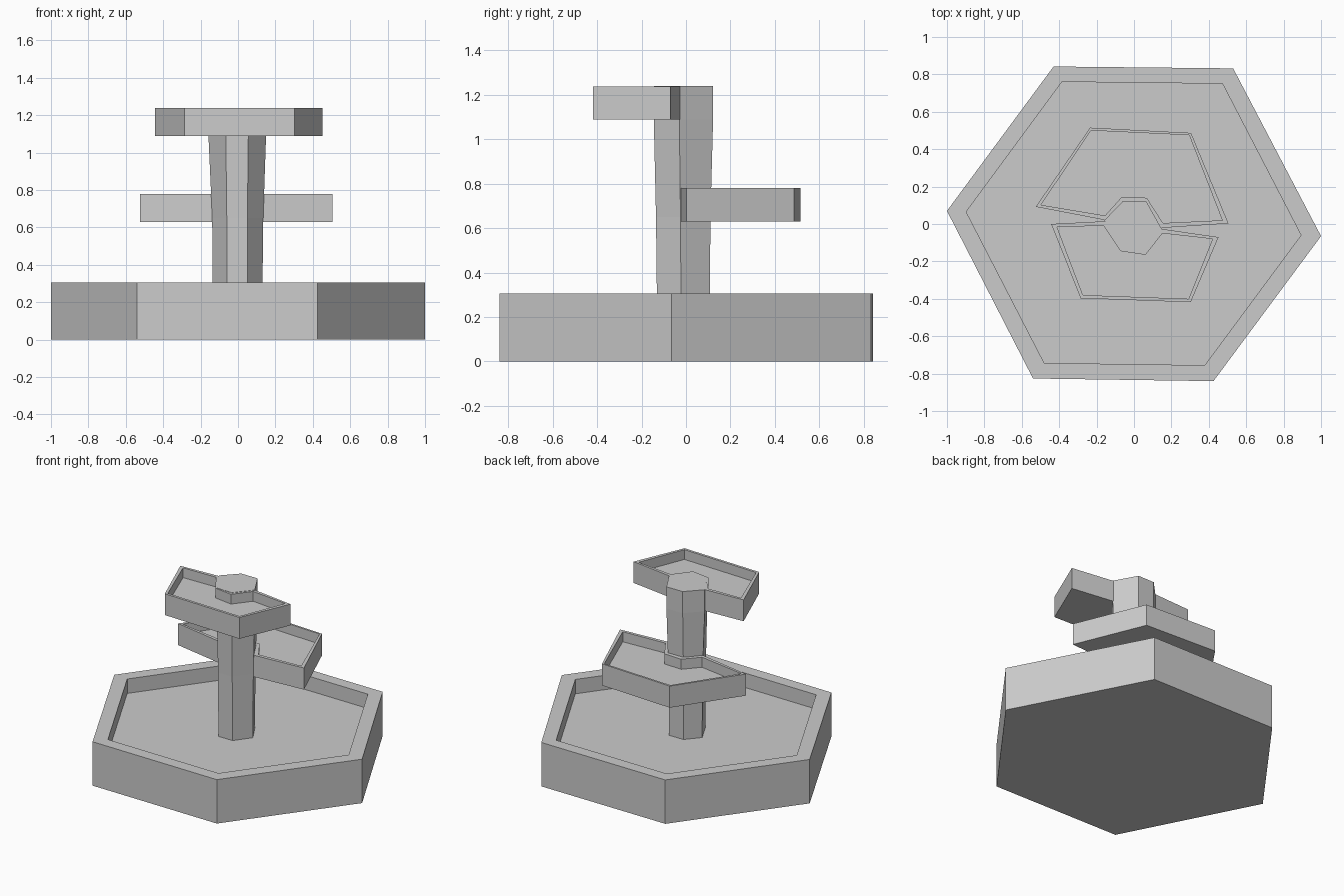
import bpy, bmesh


def loft(name, rings):
    """Skin a stack of (outline, z) rings and close both ends."""
    bm = bmesh.new()
    loops = [[bm.verts.new((x, y, z)) for x, y in pts] for pts, z in rings]
    n = len(loops[0])
    for a, b in zip(loops, loops[1:]):
        for i in range(n):
            j = (i + 1) % n
            bm.faces.new((a[i], a[j], b[j], b[i]))
    bm.faces.new(loops[0][::-1])
    bm.faces.new(loops[-1])
    bmesh.ops.recalc_face_normals(bm, faces=bm.faces)
    me = bpy.data.meshes.new(name)
    bm.to_mesh(me)
    bm.free()
    ob = bpy.data.objects.new(name, me)
    bpy.context.collection.objects.link(ob)
    return ob


def basin(name, outer, inner, z_bottom, z_floor, z_top):
    """Open tray: outside wall, flat rim, inside wall, sunken floor."""
    return loft(name, [(outer, z_bottom), (outer, z_top),
                       (inner, z_top), (inner, z_floor)])


# large uneven hexagonal pool
basin("base_basin",
      [(1, -.065), (.53, .832), (-.43, .842), (-1, .07), (-.54, -.826), (.425, -.84)],
      [(.893, -.06), (.473, .75), (-.385, .76), (-.897, .065), (-.48, -.743), (.378, -.755)],
      0, .205, .305)

# central hexagonal column, flaring slightly to the top
foot = [(.13, -.022), (.055, .107), (-.055, .107), (-.135, .015), (-.06, -.13), (.05, -.13)]
head = [(.15, -.03), (.065, .122), (-.06, .122), (-.158, .02), (-.065, -.142), (.055, -.145)]
mid = [(.135, -.025), (.058, .11), (-.058, .11), (-.138, .017), (-.06, -.133), (.05, -.135)]
loft("column", [(foot, .2), (mid, .65), (head, 1.09), (head, 1.24)])

# lower tray wrapping the back of the column
basin("lower_tray",
      [(.505, .003), (.305, .487), (-.235, .515), (-.525, .092),
       (-.13, .016), (-.05, .1), (.05, .1), (.13, -.022)],
      [(.472, .02), (.295, .475), (-.23, .5), (-.497, .102),
       (-.155, .045), (-.065, .145), (.068, .14), (.155, .005)],
      .63, .71, .78)

# upper tray wrapping the front of the column
basin("upper_tray",
      [(-.443, 0), (-.285, -.397), (.303, -.418), (.452, -.07),
       (.145, -.026), (.05, -.13), (-.06, -.13), (-.15, .015)],
      [(-.412, -.015), (-.273, -.38), (.292, -.4), (.42, -.08),
       (.152, -.05), (.062, -.165), (-.072, -.145), (-.162, -.01)],
      1.09, 1.17, 1.238)
